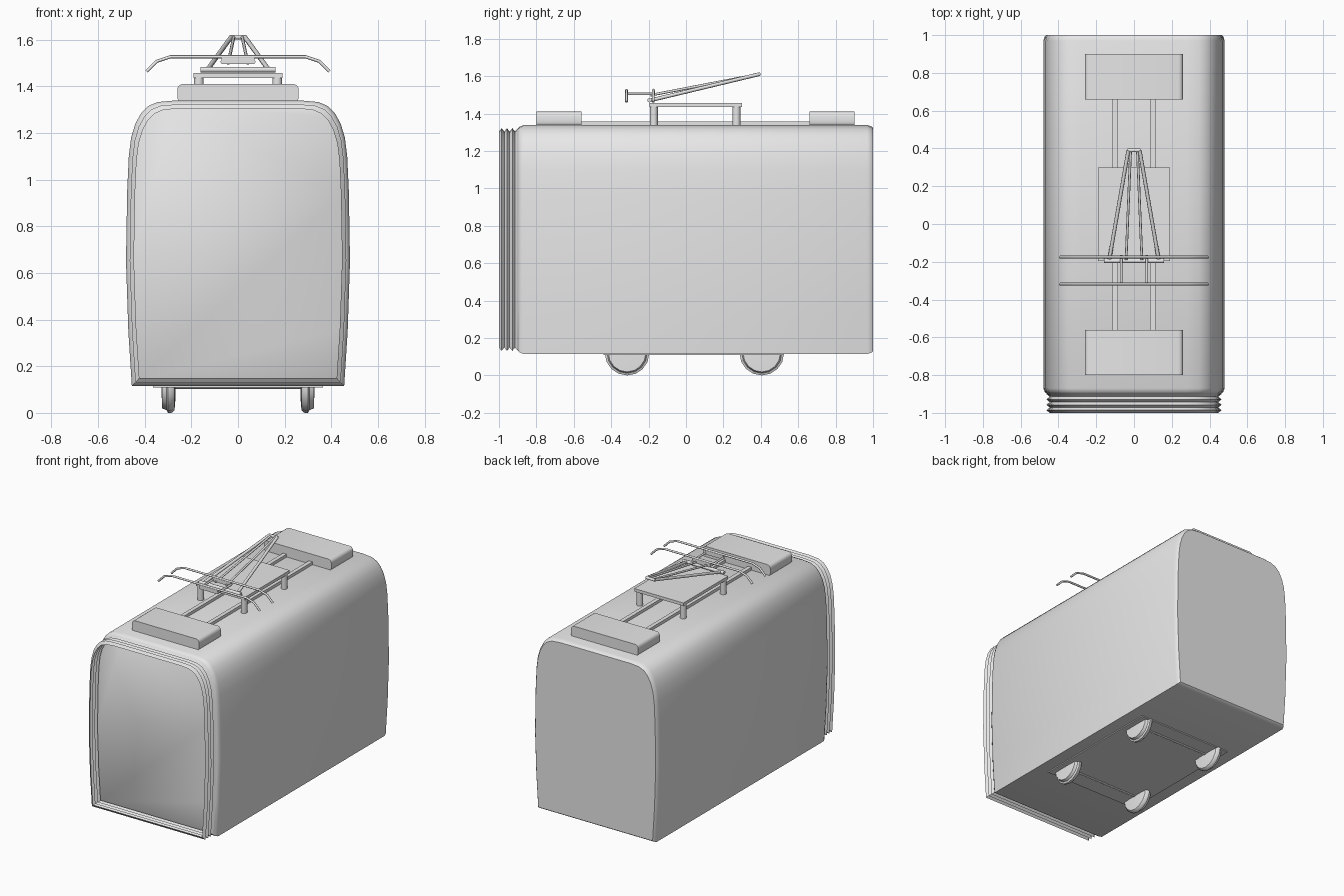
import bpy, bmesh, math
from mathutils import Vector

cube = bpy.data.objects.get("Cube")
if cube:
    bpy.data.objects.remove(cube, do_unlink=True)

grey = bpy.data.materials.new("plain_grey")
grey.use_nodes = True
COLOUR = (0.8, 0.8, 0.8, 1)
grey.diffuse_color = COLOUR
grey.node_tree.nodes["Principled BSDF"].inputs["Base Color"].default_value = COLOUR


def finish(name, bm, smooth=35):
    bmesh.ops.recalc_face_normals(bm, faces=bm.faces)
    mesh = bpy.data.meshes.new(name)
    bm.to_mesh(mesh)
    bm.free()
    mesh.materials.append(grey)
    obj = bpy.data.objects.new(name, mesh)
    bpy.context.collection.objects.link(obj)
    if smooth:
        bpy.ops.object.select_all(action='DESELECT')
        obj.select_set(True)
        bpy.context.view_layer.objects.active = obj
        bpy.ops.object.shade_smooth_by_angle(angle=math.radians(smooth))
    return obj


def box(name, lo, hi, round_y=0):
    """Box between two corners; round_y rounds the edges that run along y."""
    bm = bmesh.new()
    bmesh.ops.create_cube(bm, size=1)
    for v in bm.verts:
        v.co = [lo[i] + (v.co[i] + 0.5) * (hi[i] - lo[i]) for i in range(3)]
    if round_y:
        edges = [e for e in bm.edges
                 if abs(e.verts[0].co.y - e.verts[1].co.y) > 0.01]
        bmesh.ops.bevel(bm, geom=edges, offset=round_y, segments=4,
                        profile=0.5, affect='EDGES')
    return finish(name, bm)


def tube(name, points, radius, sides=8):
    """Round bar following a path."""
    bm = bmesh.new()
    pts = [Vector(p) for p in points]
    rings = []
    for i, p in enumerate(pts):
        d = (pts[min(i + 1, len(pts) - 1)] - pts[max(i - 1, 0)]).normalized()
        side = d.cross(Vector((0, 1, 0) if abs(d.y) < 0.7 else (0, 0, 1))).normalized()
        up = side.cross(d)
        angles = [2 * math.pi * k / sides for k in range(sides)]
        rings.append([bm.verts.new(p + radius * (side * math.cos(a) + up * math.sin(a)))
                      for a in angles])
    bridge(bm, rings)
    bm.faces.new(rings[0])
    bm.faces.new(rings[-1])
    return finish(name, bm, 50)


def bridge(bm, rings):
    for a, b in zip(rings, rings[1:]):
        n = len(a)
        for k in range(n):
            bm.faces.new((a[k], a[(k + 1) % n], b[(k + 1) % n], b[k]))


# Carriage cross-section, one half from floor to roof
HALF = [(0.455, 0.115), (0.47, 0.35), (0.48, 0.65), (0.475, 0.95), (0.468, 1.1),
        (0.458, 1.18), (0.44, 1.24), (0.415, 1.285), (0.385, 1.315),
        (0.345, 1.332), (0.28, 1.338)]
SECTION = HALF + [(-x, z) for x, z in reversed(HALF)]
MID_Z = 0.727


def loft(name, stations, capped, smooth):
    """Sweep the cross-section along y; each station is (y, inset)."""
    bm = bmesh.new()
    rings = []
    for y, inset in stations:
        sx, sz = 1 - inset / 0.48, 1 - inset / 0.61
        rings.append([bm.verts.new((x * sx, y, MID_Z + (z - MID_Z) * sz))
                      for x, z in SECTION])
    bridge(bm, rings)
    if capped:
        bm.faces.new(rings[0])
        bm.faces.new(rings[-1])
    return finish(name, bm, smooth)


loft("carriage_body", [(-0.9, 0.02), (-0.89, 0.008), (-0.87, 0), (0.97, 0),
                       (0.99, 0.006), (1.0, 0.014)], True, 40)

# Open folded gangway at the front
folds = 7
loft("gangway_bellows", [(-1 + 0.1 * i / folds, 0.034 if i % 2 == 0 else 0.016)
                         for i in range(folds + 1)], False, 25)

# Underside, axles and flanged wheels
box("underframe", (-0.365, -0.44, 0.108), (0.365, 0.52, 0.125))
WHEEL = [(0.268, 0.06), (0.272, 0.108), (0.285, 0.119), (0.3, 0.119),
         (0.306, 0.107), (0.325, 0.1), (0.327, 0.05)]
for end, y in (("front", -0.315), ("rear", 0.405)):
    tube(end + "_axle", [(-0.28, y, 0.115), (0.28, y, 0.115)], 0.012)
    for side, s in (("left", 1), ("right", -1)):
        bm = bmesh.new()
        rings = [[bm.verts.new((s * x, y + r * math.cos(k * math.pi / 8),
                                0.119 + r * math.sin(k * math.pi / 8)))
                  for k in range(16)] for x, r in WHEEL]
        bridge(bm, rings)
        bm.faces.new(rings[0])
        bm.faces.new(rings[-1])
        finish(f"{end}_{side}_wheel", bm, 40)

# Roof boxes and the two conduits between them
box("front_roof_box", (-0.26, -0.8, 1.33), (0.26, -0.56, 1.41), 0.025)
box("rear_roof_box", (-0.26, 0.66, 1.33), (0.26, 0.9, 1.41), 0.025)
for side, s in (("left", 1), ("right", -1)):
    x = s * 0.1
    box(side + "_roof_conduit", (x - 0.014, -0.57, 1.33), (x + 0.014, 0.67, 1.358))
    for end, y in (("front", -0.172), ("rear", 0.27)):
        tube(f"{end}_{side}_insulator", [(s * 0.168, y, 1.33), (s * 0.168, y, 1.438)],
             0.021, 12)

# Current collector
box("collector_base", (-0.19, -0.195, 1.436), (0.19, 0.3, 1.457))
tube("collector_pivot", [(-0.16, -0.195, 1.471), (0.16, -0.195, 1.471)], 0.012)
for side, s in (("left", 1), ("right", -1)):
    tube(side + "_lower_arm", [(s * 0.13, -0.185, 1.472), (s * 0.03, 0.39, 1.61)], 0.01)
    tube(side + "_upper_arm", [(s * 0.042, -0.19, 1.498), (s * 0.018, 0.39, 1.61)], 0.007)
    tube(side + "_head_link", [(s * 0.068, -0.325, 1.505), (s * 0.068, -0.165, 1.505)], 0.007)
tube("collector_knee", [(-0.035, 0.39, 1.61), (0.035, 0.39, 1.61)], 0.01)

HORN = [(0.392, 1.463), (0.348, 1.507), (0.29, 1.526)]
for end, y in (("front", -0.318), ("rear", -0.175)):
    path = [(x, y, z) for x, z in HORN] + [(-x, y, z) for x, z in reversed(HORN)]
    tube(end + "_contact_bar", path, 0.007)
    box(end + "_head_bar", (-0.07, y - 0.008, 1.496), (0.07, y + 0.008, 1.524))
